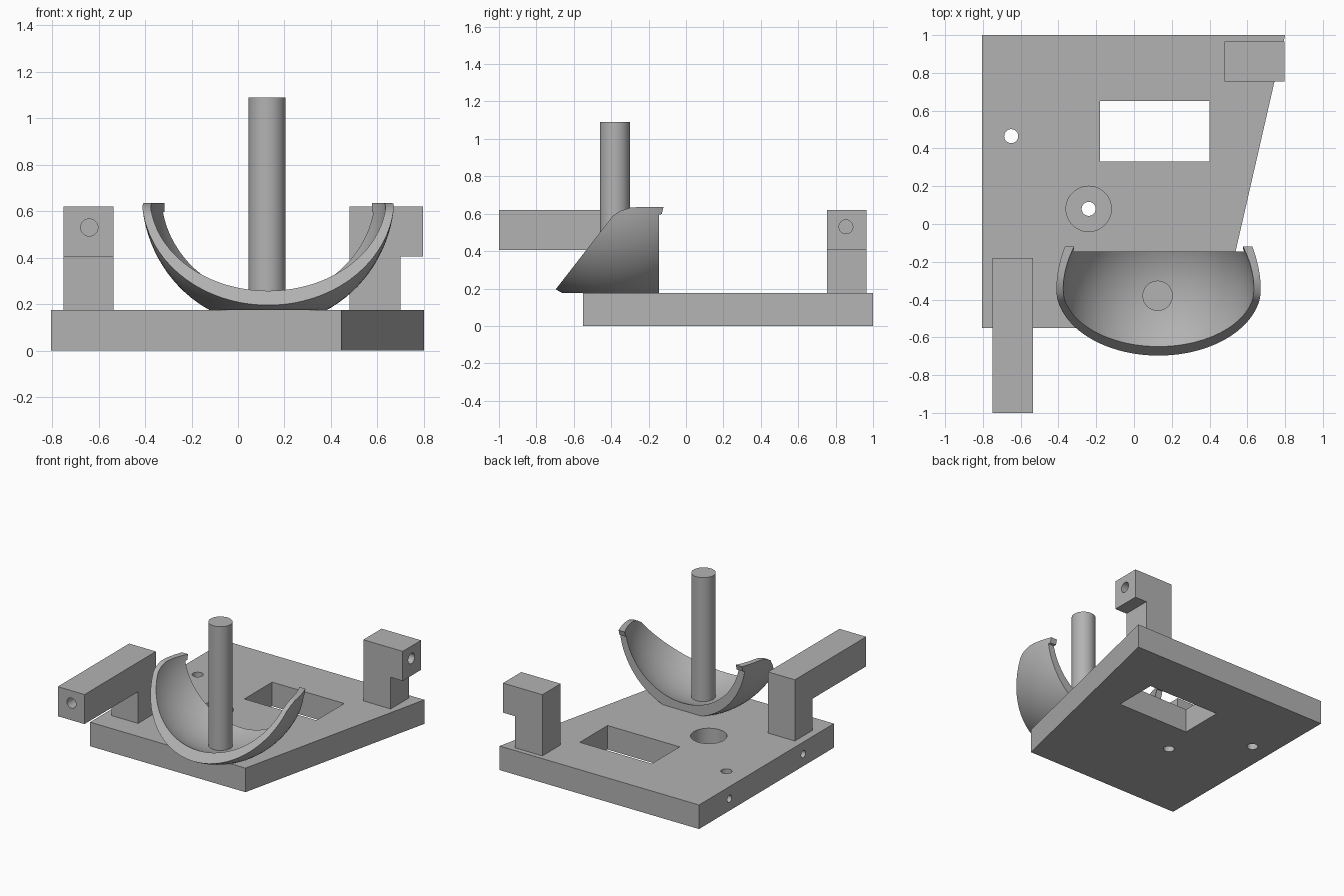
import bpy, bmesh, math
from mathutils import Vector, Matrix

cube = bpy.data.objects.get("Cube")
if cube:
    bpy.data.objects.remove(cube, do_unlink=True)

GREY = (0.45, 0.45, 0.45, 1.0)
grey = bpy.data.materials.new("plain grey")
grey.use_nodes = True
grey.diffuse_color = GREY
grey.node_tree.nodes["Principled BSDF"].inputs["Base Color"].default_value = GREY


def make(name, bm):
    bmesh.ops.recalc_face_normals(bm, faces=bm.faces)
    mesh = bpy.data.meshes.new(name)
    bm.to_mesh(mesh)
    bm.free()
    mesh.materials.append(grey)
    obj = bpy.data.objects.new(name, mesh)
    bpy.context.collection.objects.link(obj)
    return obj


def prism(name, points, offset):
    """Closed profile swept along an offset."""
    bm = bmesh.new()
    face = bm.faces.new([bm.verts.new(p) for p in points])
    swept = bmesh.ops.extrude_face_region(bm, geom=[face], use_keep_orig=True)
    verts = [v for v in swept["geom"] if isinstance(v, bmesh.types.BMVert)]
    bmesh.ops.translate(bm, verts=verts, vec=Vector(offset))
    return make(name, bm)


def box(name, x0, x1, y0, y1, z0, z1):
    corners = [(x0, y0, z0), (x1, y0, z0), (x1, y1, z0), (x0, y1, z0)]
    return prism(name, corners, (0, 0, z1 - z0))


def rod(name, start, end, radius, sides=48):
    start, end = Vector(start), Vector(end)
    axis = end - start
    turn = axis.to_track_quat("Z", "Y").to_matrix().to_4x4()
    bm = bmesh.new()
    bmesh.ops.create_cone(bm, cap_ends=True, segments=sides, radius1=radius,
                          radius2=radius, depth=axis.length,
                          matrix=Matrix.Translation((start + end) / 2) @ turn)
    return make(name, bm)


def ellipsoid(name, centre, radii):
    bm = bmesh.new()
    bmesh.ops.create_uvsphere(bm, u_segments=80, v_segments=48, radius=1,
                              matrix=Matrix.Translation(centre) @ Matrix.Diagonal((*radii, 1)))
    return make(name, bm)


def carve(obj, tool, operation="DIFFERENCE"):
    mod = obj.modifiers.new("carve", "BOOLEAN")
    mod.operation = operation
    mod.solver = "EXACT"
    mod.object = tool
    bpy.context.view_layer.objects.active = obj
    bpy.ops.object.modifier_apply(modifier=mod.name)
    bpy.data.objects.remove(tool, do_unlink=True)


def smooth(obj):
    bpy.ops.object.select_all(action="DESELECT")
    obj.select_set(True)
    bpy.context.view_layer.objects.active = obj
    bpy.ops.object.shade_smooth_by_angle(angle=math.radians(30))


TOP = 0.175     # upper face of the plate
HOLE = 0.037    # screw hole radius

# Base plate with one slanted side, window and holes
plate = prism("base_plate", [(-0.805, -0.55, 0), (0.445, -0.55, 0), (0.8, 1, 0), (-0.805, 1, 0)],
              (0, 0, TOP))
carve(plate, box("window_cutter", -0.18, 0.4, 0.33, 0.65, -0.1, 0.3))
for x, y in [(-0.65, 0.465), (-0.24, 0.08)]:
    carve(plate, rod("hole_cutter", (x, y, -0.1), (x, y, 0.3), HOLE))
carve(plate, rod("counterbore_cutter", (-0.24, 0.08, 0.06), (-0.24, 0.08, 0.3), 0.12))
for y in (0.65, -0.2):
    carve(plate, rod("side_hole_cutter", (-0.9, y, 0.087), (-0.6, y, 0.087), 0.026))
smooth(plate)

# Front arm: long block on a leg
arm = prism("front_arm", [(-0.75, -1, 0.405), (-0.75, -0.385, 0.405), (-0.75, -0.385, TOP),
                          (-0.75, -0.18, TOP), (-0.75, -0.18, 0.62), (-0.75, -1, 0.62)],
            (0.215, 0, 0))
carve(arm, rod("arm_hole_cutter", (-0.64, -1.1, 0.53), (-0.64, -0.8, 0.53), HOLE))
smooth(arm)

# Rear bracket: leg with a short overhang to the side
bracket = prism("rear_bracket", [(0.48, 0.755, TOP), (0.7, 0.755, TOP), (0.7, 0.755, 0.405),
                                 (0.797, 0.755, 0.405), (0.797, 0.755, 0.62), (0.48, 0.755, 0.62)],
                (0, 0.21, 0))
carve(bracket, rod("bracket_hole_cutter", (0.9, 0.855, 0.53), (0.62, 0.855, 0.53), HOLE))
smooth(bracket)

# Cradle: ellipsoid shell trimmed by a slanted side profile
centre = (0.13, -0.37, 0.68)
cradle = ellipsoid("cradle", centre, (0.545, 0.62, 0.57))
trim = [(-0.705, 0.185), (-0.39, 0.59), (-0.35, 0.615), (-0.3, 0.632), (-0.25, 0.636),
        (-0.12, 0.636), (-0.13, 0.598), (-0.145, 0.595), (-0.145, TOP), (-0.69, TOP)]
carve(cradle, prism("trim_cutter", [(-1, y, z) for y, z in trim], (2, 0, 0)), "INTERSECT")
carve(cradle, ellipsoid("hollow_cutter", centre, (0.51, 0.53, 0.497)))
smooth(cradle)

# Upright post standing in the cradle
post = rod("post", (0.125, -0.38, 0.178), (0.125, -0.38, 1.09), 0.08)
smooth(post)
